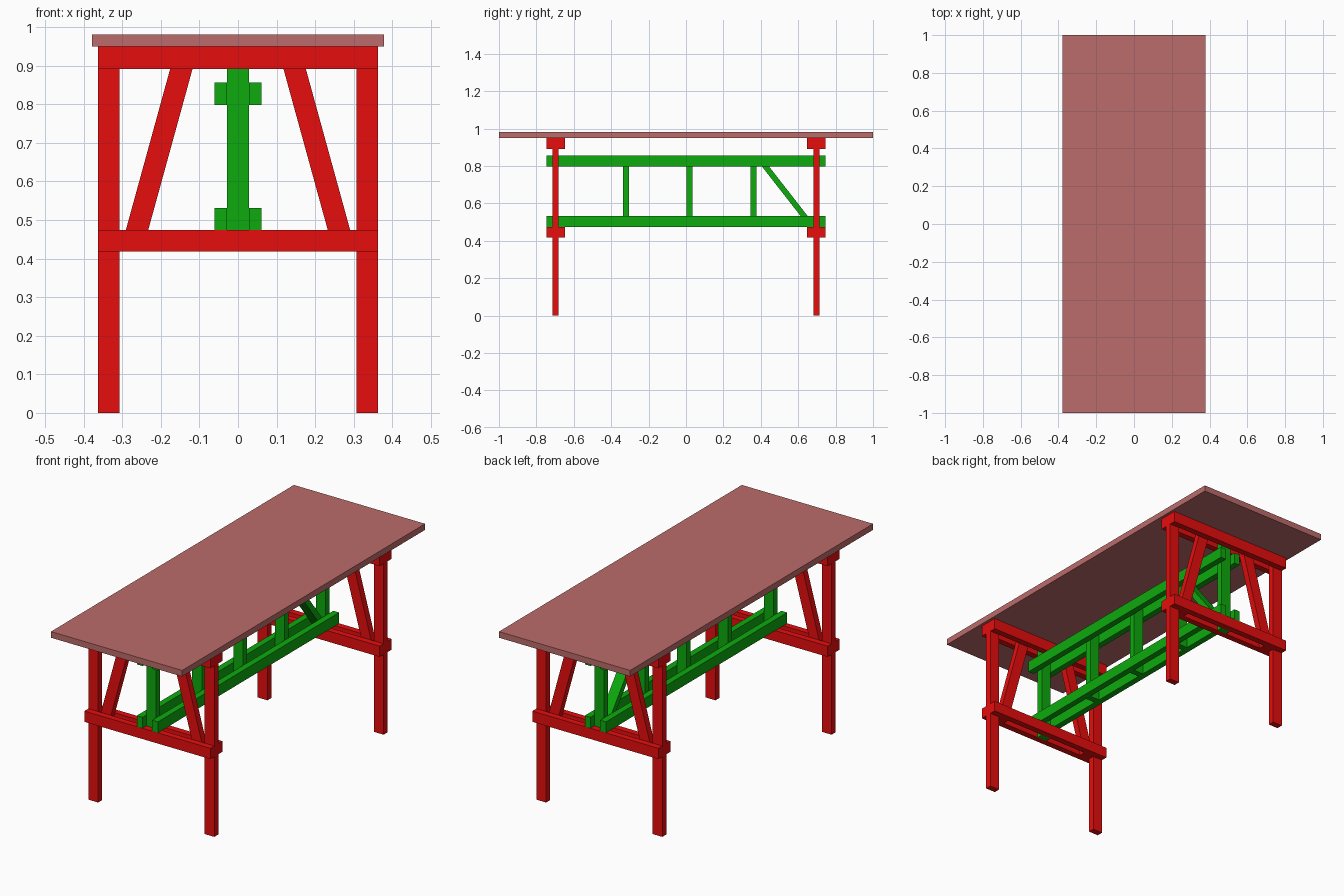
import bpy

if "Cube" in bpy.data.objects:
    bpy.data.objects.remove(bpy.data.objects["Cube"])


def material(name, rgb):
    m = bpy.data.materials.new(name)
    m.diffuse_color = (*rgb, 1)
    m.use_nodes = True
    m.node_tree.nodes["Principled BSDF"].inputs["Base Color"].default_value = m.diffuse_color
    return m


RED = material("red_wood", (0.8, 0.004, 0.004))
GREEN = material("green_wood", (0.004, 0.4, 0.004))
PINK = material("top_wood", (0.5, 0.15, 0.145))


def board(name, mat, x0, x1, y0, y1, z0, z1, shift_x=0, shift_y=0):
    """Box between limits; its top end may be shifted to make a slanted brace."""
    verts = []
    for z, sx, sy in ((z0, 0, 0), (z1, shift_x, shift_y)):
        verts += [(x0 + sx, y0 + sy, z), (x1 + sx, y0 + sy, z),
                  (x1 + sx, y1 + sy, z), (x0 + sx, y1 + sy, z)]
    faces = [(3, 2, 1, 0), (4, 5, 6, 7)]
    faces += [(i, (i + 1) % 4, (i + 1) % 4 + 4, i + 4) for i in range(4)]
    mesh = bpy.data.meshes.new(name)
    mesh.from_pydata(verts, [], faces)
    mesh.materials.append(mat)
    ob = bpy.data.objects.new(name, mesh)
    bpy.context.collection.objects.link(ob)
    return ob


T = 0.033           # board thickness
H = T / 2
W = 0.028           # half board width
END = 0.697         # y of the end frames
LOW, HIGH = 0.418, 0.949

# Table top
board("table_top", PINK, -0.378, 0.378, -1, 1, HIGH, 0.981)

for end, side_y in (("front", -1), ("back", 1)):
    y = side_y * END
    for side, s in (("left", -1), ("right", 1)):
        # Legs
        x = s * 0.335
        board(f"{end}_{side}_leg", RED, x - W, x + W, y - H, y + H, 0, HIGH)
        # Slanted braces between the paired rails
        x = s * 0.277
        board(f"{end}_{side}_brace", RED, x - 0.029, x + 0.029, y - H, y + H,
              LOW, HIGH, shift_x=-s * 0.146)
    # Paired cross rails clamping the legs
    for face, f in (("outer", side_y), ("inner", -side_y)):
        ry = y + f * T
        for level, z0, z1 in (("lower", LOW, 0.474), ("upper", 0.891, HIGH)):
            board(f"{end}_{level}_{face}_rail", RED, -0.363, 0.363,
                  ry - H, ry + H, z0, z1)
    # Centre post of the end frame
    board(f"{end}_centre_post", GREEN, -W, W, y - H, y + H, LOW, HIGH)

# Long stretcher beams either side of the posts
for side, s in (("left", -1), ("right", 1)):
    x = s * (W + H)
    for level, z0, z1 in (("lower", 0.474, 0.531), ("upper", 0.798, 0.856)):
        board(f"{level}_{side}_beam", GREEN, x - H, x + H, -0.746, 0.746, z0, z1)

# Posts inside the stretcher truss
for i, y in enumerate((-0.321, 0.018, 0.361)):
    board(f"truss_post_{i + 1}", GREEN, -W, W, y - H, y + H, 0.474, 0.856)

# Single diagonal near the back end
board("truss_diagonal", GREEN, -W, W, 0.658, 0.696, 0.474, 0.856, shift_y=-0.298)
